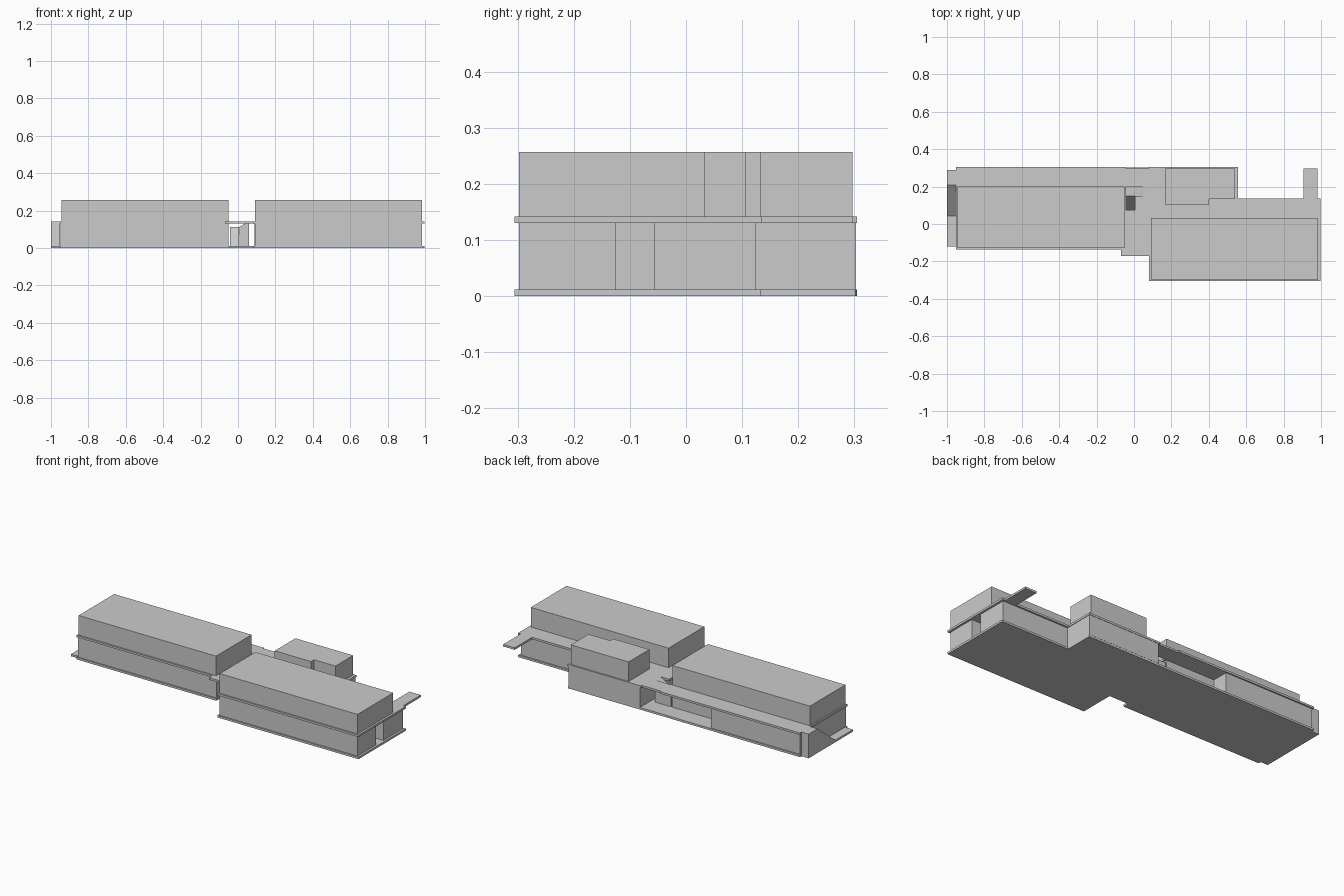
import bpy, bmesh

if "Cube" in bpy.data.objects:
    bpy.data.objects.remove(bpy.data.objects["Cube"])

FLOOR, CEIL, DECK, ROOF = 0.012, 0.13, 0.142, 0.257


def prism(name, pts, lo, hi, axis='Z'):
    """Extrude a 2D outline between lo and hi along the given axis."""
    place = {'X': lambda a, b, h: (h, a, b),
             'Y': lambda a, b, h: (a, h, b),
             'Z': lambda a, b, h: (a, b, h)}[axis]
    bm = bmesh.new()
    face = bm.faces.new([bm.verts.new(place(a, b, lo)) for a, b in pts])
    ext = bmesh.ops.extrude_face_region(bm, geom=[face])
    verts = [g for g in ext['geom'] if isinstance(g, bmesh.types.BMVert)]
    move = [c for c in place(0, 0, hi - lo)]
    bmesh.ops.translate(bm, verts=verts, vec=move)
    bmesh.ops.recalc_face_normals(bm, faces=bm.faces)
    mesh = bpy.data.meshes.new(name)
    bm.to_mesh(mesh)
    bm.free()
    ob = bpy.data.objects.new(name, mesh)
    bpy.context.collection.objects.link(ob)
    return ob


def box(name, x0, x1, y0, y1, z0, z1):
    return prism(name, [(x0, y0), (x1, y0), (x1, y1), (x0, y1)], z0, z1)


# Ground slab, with a full-length strip at the left end
prism("ground_slab", [
    (-1, -0.121), (-0.953, -0.121), (-0.953, -0.137), (-0.045, -0.137),
    (-0.045, -0.10), (0.08, -0.10), (0.08, -0.306), (0.997, -0.306),
    (0.997, 0.133), (0.555, 0.133), (0.555, 0.302), (-0.045, 0.302),
    (-0.953, 0.305), (-0.953, 0.29), (-1, 0.29)], 0, FLOOR)

# Terrace slab between the storeys
deck = prism("terrace_slab", [
    (-1, 0.208), (-0.953, 0.208), (-0.953, -0.137), (-0.07, -0.137),
    (-0.07, -0.17), (0.08, -0.17), (0.08, -0.306), (0.997, -0.306),
    (0.997, 0.135), (0.98, 0.135), (0.98, 0.297), (0.905, 0.297),
    (0.905, 0.135), (0.555, 0.135), (0.555, 0.305), (0.08, 0.305),
    (0.08, 0.297), (-0.045, 0.297), (-0.045, 0.305), (-0.953, 0.305),
    (-0.953, 0.29), (-1, 0.29)], CEIL, DECK)

# L-shaped stairwell cut through the terrace
cutter = prism("stairwell_cutter", [
    (-0.043, 0.075), (0.005, 0.075), (0.005, 0.15), (0.06, 0.15),
    (0.06, 0.2), (-0.043, 0.2)], 0.1, 0.2)
mod = deck.modifiers.new("stairwell", 'BOOLEAN')
mod.operation, mod.solver, mod.object = 'DIFFERENCE', 'EXACT', cutter
bpy.context.view_layer.objects.active = deck
bpy.ops.object.modifier_apply(modifier=mod.name)
bpy.data.objects.remove(cutter)

# Ground-floor rooms: left wing with rear recess, right wing with end recess
prism("left_wing_lower", [
    (-0.948, -0.129), (-0.05, -0.129), (-0.05, 0.2), (-0.37, 0.2),
    (-0.37, 0.297), (-0.948, 0.297)], FLOOR, CEIL)
prism("right_wing_lower", [
    (0.09, -0.298), (0.985, -0.298), (0.985, -0.125), (0.72, -0.125),
    (0.72, -0.057), (0.985, -0.057), (0.985, 0.125), (0.09, 0.125)],
    FLOOR, CEIL)
box("rear_room_lower", 0.088, 0.552, 0.125, 0.303, FLOOR, CEIL)

# Upper-floor volumes
box("left_wing_upper", -0.945, -0.052, -0.129, 0.2, DECK, ROOF)
box("right_wing_upper", 0.09, 0.985, -0.298, 0.033, DECK, ROOF)
prism("rear_room_upper", [
    (0.165, 0.105), (0.4, 0.105), (0.4, 0.133), (0.54, 0.133),
    (0.54, 0.297), (0.165, 0.297)], DECK, ROOF)

# Ramp at the left end, rising to its landing
prism("end_ramp", [(0.042, FLOOR), (0.208, FLOOR), (0.208, DECK)],
      -1, -0.953, 'X')
box("end_ramp_support", -1, -0.953, 0.208, 0.29, FLOOR, CEIL)

# Two-flight stair ramp in the central passage
prism("stair_lower_flight", [
    (0.075, FLOOR), (0.2, FLOOR), (0.2, 0.112), (0.15, 0.112)],
    -0.043, 0.005, 'X')
prism("stair_upper_flight", [
    (0.005, FLOOR), (0.06, FLOOR), (0.06, DECK), (0.005, 0.112)],
    0.15, 0.2, 'Y')
